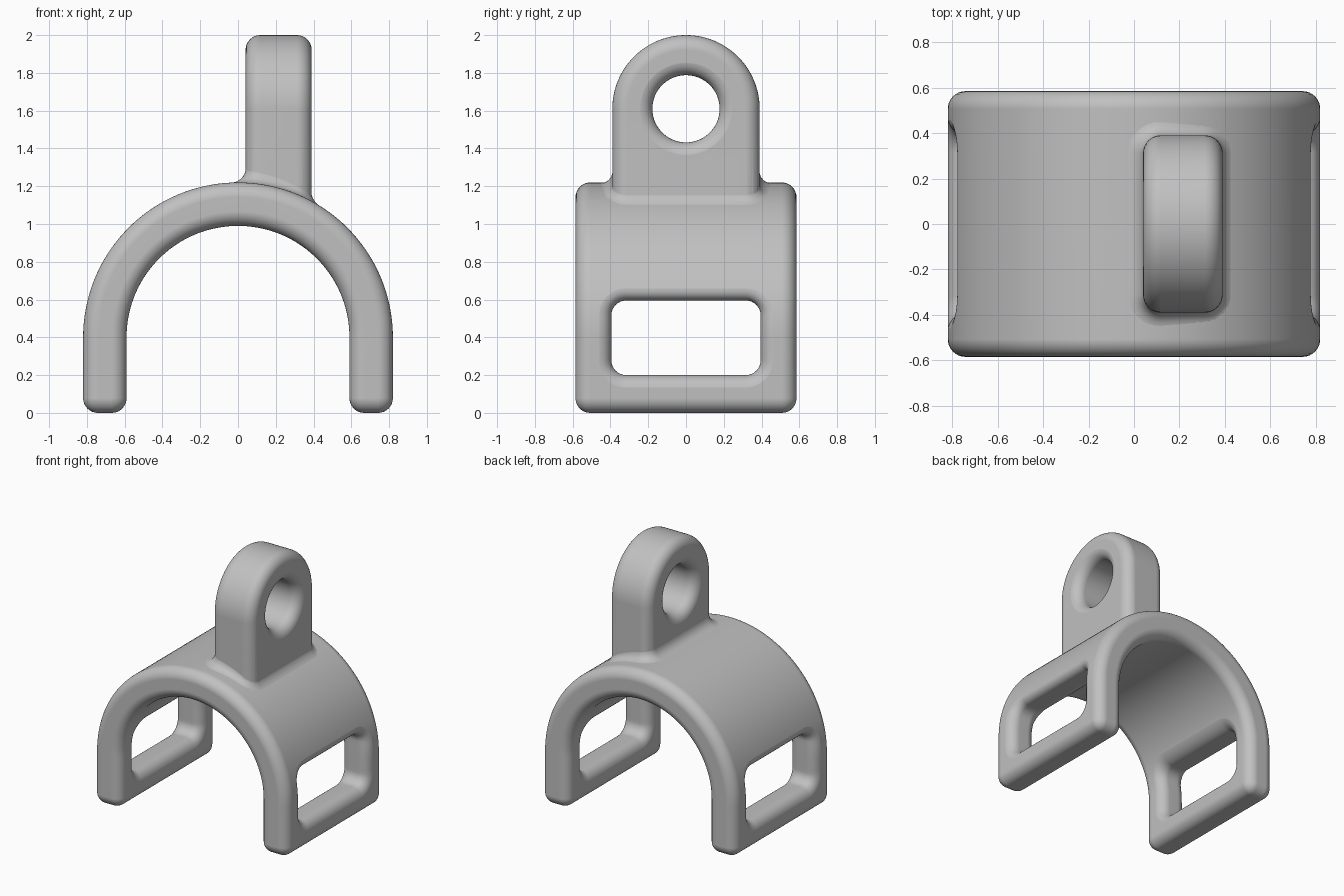
import bpy, bmesh, math
from mathutils import Vector

cube = bpy.data.objects.get("Cube")
if cube:
    bpy.data.objects.remove(cube, do_unlink=True)

# Main dimensions
OUTER, INNER, SPRING = 0.82, 0.59, 0.40      # arch radii and height of arch centre
HALF_DEPTH = 0.585
LUG_X0, LUG_X1, LUG_R, LUG_Z = 0.04, 0.39, 0.39, 1.61
HOLE_R = 0.178
EDGE = 0.078                                 # rounding of every edge
EPS = 0.001

grey = bpy.data.materials.new("plain grey")
grey.use_nodes = True
grey.diffuse_color = (0.53, 0.53, 0.53, 1)
grey.node_tree.nodes["Principled BSDF"].inputs["Base Color"].default_value = (0.53, 0.53, 0.53, 1)


def arc(cx, cy, radius, start, end, n):
    angles = [math.radians(start + (end - start) * i / n) for i in range(n + 1)]
    return [Vector((cx + radius * math.cos(a), cy + radius * math.sin(a))) for a in angles]


def rounded_rect(cx, cy, hx, hy, r, side=10):
    """Rounded rectangle with subdivided straight sides."""
    corners = [arc(cx + sx * (hx - r), cy + sy * (hy - r), r, a, a + 90, 8)
               for sx, sy, a in ((1, 1, 0), (-1, 1, 90), (-1, -1, 180), (1, -1, 270))]
    points = []
    for i, corner in enumerate(corners):
        target = corners[(i + 1) % 4][0]
        points += corner
        points += [corner[-1].lerp(target, j / side) for j in range(1, side)]
    return points


def fillet(r=EDGE, n=8):
    """Quarter round as (inset, depth) pairs, from the face to the wall."""
    steps = [math.pi / 2 * i / n for i in range(n + 1)]
    return [(r * (1 - math.sin(a)), r * (1 - math.cos(a))) for a in steps]


def loft(name, loops):
    """Closed solid skinned over equal-length loops."""
    bm = bmesh.new()
    rings = [[bm.verts.new(p) for p in loop] for loop in loops]
    count = len(rings[0])
    for a, b in zip(rings, rings[1:]):
        for i in range(count):
            j = (i + 1) % count
            bm.faces.new((a[i], a[j], b[j], b[i]))
    bm.faces.new(rings[0])
    bm.faces.new(rings[-1])
    bmesh.ops.remove_doubles(bm, verts=bm.verts, dist=1e-5)
    bmesh.ops.recalc_face_normals(bm, faces=bm.faces)
    mesh = bpy.data.meshes.new(name)
    bm.to_mesh(mesh)
    bm.free()
    mesh.materials.append(grey)
    obj = bpy.data.objects.new(name, mesh)
    bpy.context.collection.objects.link(obj)
    return obj


def combine(target, tool, operation):
    mod = target.modifiers.new(operation.lower(), 'BOOLEAN')
    mod.operation, mod.solver, mod.object = operation, 'EXACT', tool
    bpy.context.view_layer.objects.active = target
    bpy.ops.object.modifier_apply(modifier=mod.name)
    bpy.data.objects.remove(tool, do_unlink=True)


def both_ends(low, high):
    """Rounded layers between two end faces as (inset, position)."""
    ends = fillet()
    return [(i, low + d) for i, d in ends] + [(i, high - d) for i, d in reversed(ends)]


# Arch: U-shaped profile lofted front to back
def arch_profile(d):
    r = EDGE - d
    out_c, in_c = OUTER - EDGE, INNER + EDGE
    return (arc(0, SPRING, OUTER - d, 0, 180, 72)
            + arc(-out_c, EDGE, r, 180, 270, 8) + arc(-in_c, EDGE, r, 270, 360, 8)
            + arc(0, SPRING, INNER + d, 180, 0, 72)
            + arc(in_c, EDGE, r, 180, 270, 8) + arc(out_c, EDGE, r, 270, 360, 8))


arch = loft("arch_bracket", [[(p.x, y, p.y) for p in arch_profile(d)]
                             for d, y in both_ends(-HALF_DEPTH, HALF_DEPTH)])


# Side slots: flared cutters that follow the curved wall
def wall_x(z, radius):
    return math.sqrt(radius ** 2 - max(0, z - SPRING) ** 2)


def slot_loop(side, grow, radius, shift):
    points = rounded_rect(0, 0.3975, 0.395 + grow, 0.1975 + grow, EDGE + grow)
    return [(side * (wall_x(p.y, radius) + shift), p.x, p.y) for p in points]


for side in (1, -1):
    loops = [slot_loop(side, EDGE, OUTER, 0.1)]
    loops += [slot_loop(side, g, OUTER, EPS - d) for g, d in fillet()]
    loops += [slot_loop(side, g, INNER, d - EPS) for g, d in reversed(fillet())]
    loops += [slot_loop(side, EDGE, INNER, -0.1)]
    combine(arch, loft("slot_cutter", loops), 'DIFFERENCE')


# Lug: round-topped plate with a flared hole
def lug_profile(d):
    w = LUG_R - d
    return arc(0, LUG_Z, w, 0, 180, 56) + [Vector((-w, 1.05)), Vector((w, 1.05))]


lug = loft("lug", [[(x, p.x, p.y) for p in lug_profile(d)]
                   for d, x in both_ends(LUG_X0, LUG_X1)])
layers = both_ends(LUG_X0 - EPS, LUG_X1 + EPS)
layers = [(EDGE, LUG_X0 - 0.1)] + layers + [(EDGE, LUG_X1 + 0.1)]
hole = loft("hole_cutter", [[(x, p.x, p.y) for p in arc(0, LUG_Z, HOLE_R + g, 0, 354, 59)]
                            for g, x in layers])
combine(lug, hole, 'DIFFERENCE')


# Fillet skirt blending the lug into the arch, tighter on the sloping side
def base_loop(grow):
    return rounded_rect((LUG_X0 + LUG_X1) / 2, 0, (LUG_X1 - LUG_X0) / 2 + grow,
                        LUG_R + grow, EDGE + grow)


def skirt_loop(start, blend, height):
    loop = []
    for p, full in zip(start, base_loop(EDGE)):
        t = min(1, max(0, (p.x - LUG_X0) / (LUG_X1 - LUG_X0)))
        scale = 1 - 0.43 * t
        q = p.lerp(full, blend * scale)
        z = SPRING + math.sqrt(OUTER ** 2 - q.x ** 2)
        loop.append((q.x, q.y, z + height * scale - EPS))
    return loop


base = base_loop(-EPS)
loops = [skirt_loop(base, 1, -0.06)]
loops += [skirt_loop(base, g / EDGE, h) for g, h in fillet()]
loops += [skirt_loop(base_loop(-0.03), 0, EDGE)]
skirt = loft("lug_fillet", loops)

combine(arch, lug, 'UNION')
combine(arch, skirt, 'UNION')

# Smooth shading with flat faces kept flat
bpy.ops.object.select_all(action='DESELECT')
arch.select_set(True)
bpy.context.view_layer.objects.active = arch
bpy.ops.object.shade_smooth_by_angle(angle=math.radians(35))
weighted = arch.modifiers.new("weighted_normals", 'WEIGHTED_NORMAL')
weighted.keep_sharp = True
